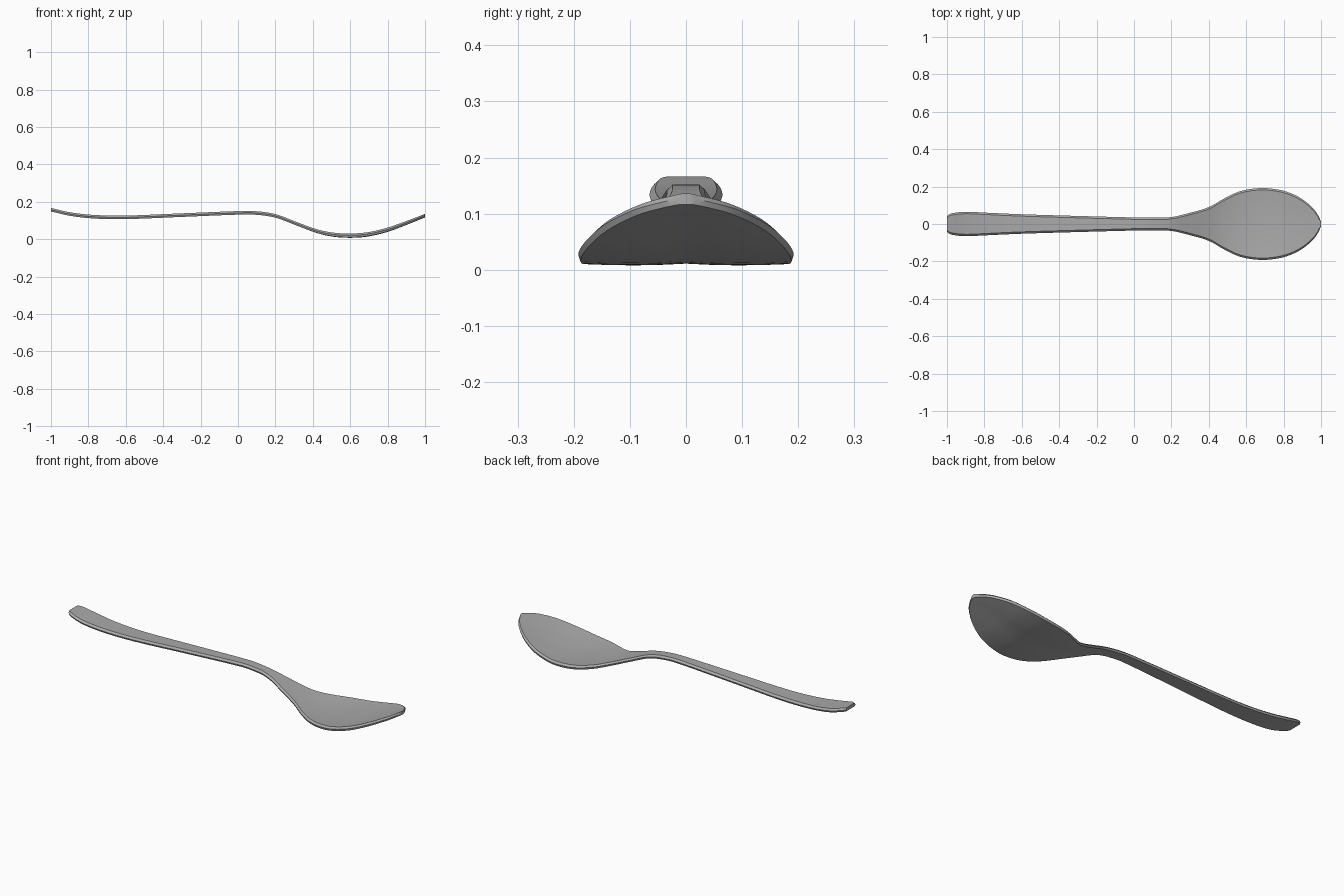
import bpy, bmesh, math

cube = bpy.data.objects.get("Cube")
if cube:
    bpy.data.objects.remove(cube, do_unlink=True)

steel = bpy.data.materials.new("brushed_grey_metal")
steel.use_nodes = True
grey = (0.4, 0.4, 0.4, 1)
steel.diffuse_color = grey
steel.node_tree.nodes["Principled BSDF"].inputs["Base Color"].default_value = grey

# Stations from handle end to bowl tip: x, half width, centre height
stations = [
    (-1, .042, .157), (-.975, .057, .152), (-.9, .065, .135), (-.78, .06, .121),
    (-.6, .052, .117), (-.3, .043, .129), (0, .035, .141), (.1, .034, .14),
    (.2, .037, .125), (.3, .06, .088), (.4, .09, .05), (.48, .135, .028),
    (.57, .176, .018), (.68, .192, .022), (.79, .18, .046), (.88, .145, .078),
    (.95, .092, .106), (.985, .045, .12), (1, .012, .126)]


def spline(points, steps):
    """Smooth path through the points."""
    path = []
    for i in range(len(points) - 1):
        a, b, c, d = (points[min(max(k, 0), len(points) - 1)] for k in range(i - 1, i + 3))
        for s in range(steps):
            t = s / steps
            path.append([q + .5 * t * (r - p + t * (2*p - 5*q + 4*r - u + t * (3*(q - r) + u - p)))
                         for p, q, r, u in zip(a, b, c, d)])
    return path + [list(points[-1])]


def section(x, w, z):
    """Flat bar section with bevelled rim, dished where it is wide."""
    half = .0095
    bevel = min(.01, .3 * w)
    bowl = min(max((w - .07) / .12, 0), 1)
    across = [k / 4 for k in range(-4, 5)]
    top = [(x, f * (w - bevel), z + half + bowl * .008 * (f * f - .5)) for f in across]
    bottom = [(x, f * (w - bevel * .4),
               z - half + bowl * (.006 * (1 - abs(f)) ** 2 + .005 * f * f - .003))
              for f in reversed(across)]
    lift = bowl * .004
    return top + [(x, w, z + lift)] + bottom + [(x, -w, z + lift)]


# Spoon: one lofted skin with capped ends
bm = bmesh.new()
rings = [[bm.verts.new(p) for p in section(*s)] for s in spline(stations, 4)]
for a, b in zip(rings, rings[1:]):
    for i in range(len(a)):
        j = (i + 1) % len(a)
        bm.faces.new((a[i], a[j], b[j], b[i]))
bm.faces.new(rings[0])
bm.faces.new(rings[-1])
bmesh.ops.recalc_face_normals(bm, faces=bm.faces)

mesh = bpy.data.meshes.new("spoon")
bm.to_mesh(mesh)
bm.free()
mesh.materials.append(steel)
spoon = bpy.data.objects.new("spoon", mesh)
bpy.context.collection.objects.link(spoon)
bpy.context.view_layer.objects.active = spoon
spoon.select_set(True)
bpy.ops.object.shade_smooth_by_angle(angle=math.radians(35))
